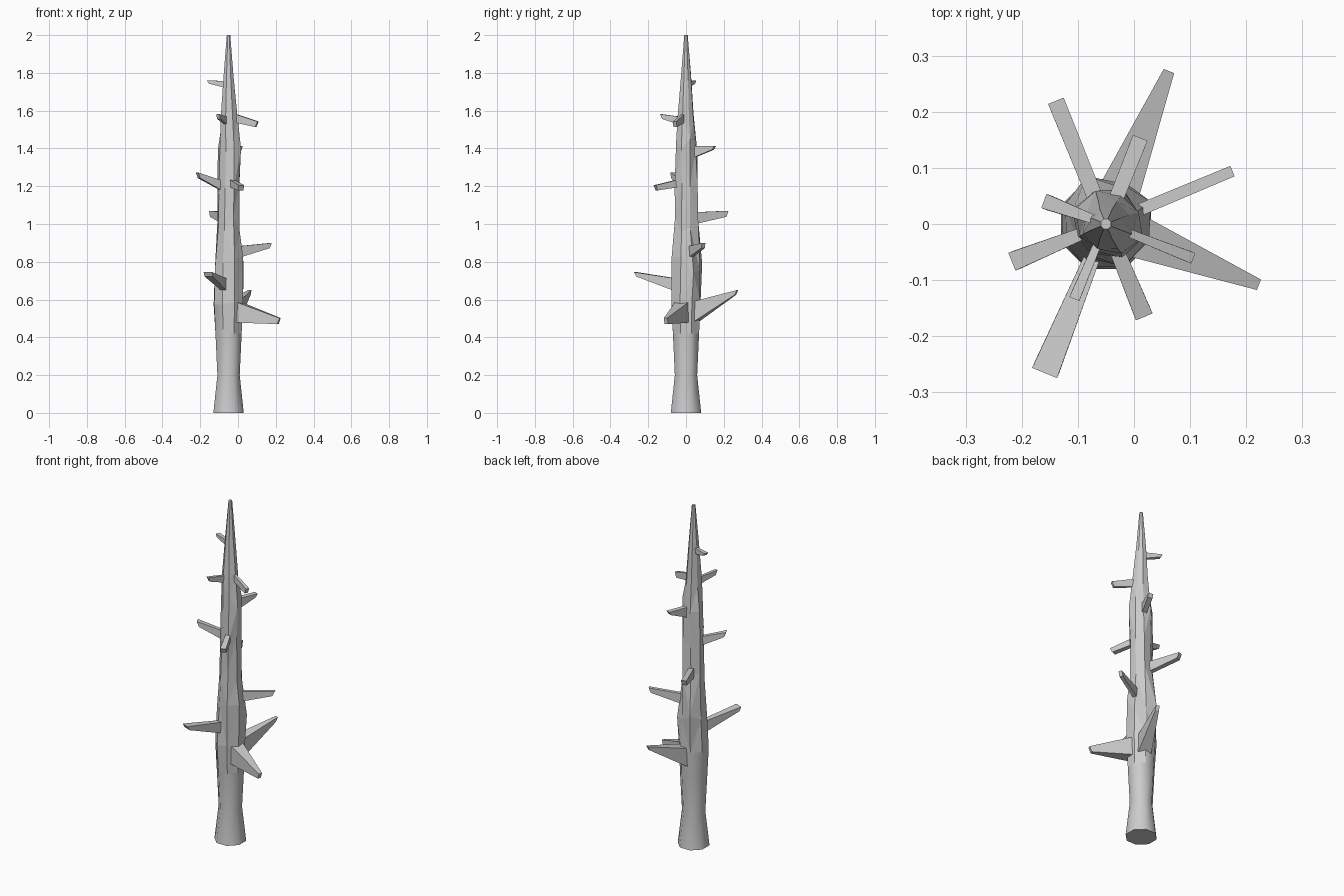
import bpy, bmesh, math, random
from mathutils import Vector

if "Cube" in bpy.data.objects:
    bpy.data.objects.remove(bpy.data.objects["Cube"])

random.seed(4)
CX = -0.05  # trunk axis


def make_object(name, bm):
    bmesh.ops.recalc_face_normals(bm, faces=bm.faces)
    me = bpy.data.meshes.new(name)
    bm.to_mesh(me)
    bm.free()
    ob = bpy.data.objects.new(name, me)
    bpy.context.collection.objects.link(ob)
    return ob


def skin(bm, rings):
    for a, b in zip(rings, rings[1:]):
        n = len(a)
        for i in range(n):
            bm.faces.new((a[i], a[(i + 1) % n], b[(i + 1) % n], b[i]))
    bm.faces.new(rings[0][::-1])
    bm.faces.new(rings[-1])


# Trunk: height, radius, x and y shift, irregularity
levels = [(0, .087, 0, 0, 0), (.2, .064, 0, 0, 0), (.42, .075, 0, 0, 0),
          (.58, .083, 0, 0, .03), (.78, .081, -.002, .006, .12),
          (1.0, .064, .002, 0, .10), (1.22, .063, .004, 0, .10),
          (1.4, .060, .006, 0, .12), (1.56, .045, .003, 0, .08),
          (1.78, .028, 0, 0, .03), (2.0, .010, 0, 0, 0)]
bm = bmesh.new()
rings = []
for z, r, dx, dy, jitter in levels:
    ring = []
    for i in range(8):
        a = math.tau * (i + .5) / 8
        q = r * (1 + random.uniform(-jitter, jitter))
        dz = random.uniform(-jitter, jitter) * .4
        ring.append(bm.verts.new((CX + dx + q * math.cos(a), dy + q * math.sin(a), z + dz)))
    rings.append(ring)
skin(bm, rings)
# Smooth lower trunk, faceted upper trunk
for f in bm.faces:
    f.smooth = len(f.verts) == 4 and f.calc_center_median().z < .5
bmesh.ops.triangulate(bm, faces=[f for f in bm.faces if f.calc_center_median().z > .6 and len(f.verts) == 4])
make_object("trunk", bm)


# Broken branch stubs: tip x, y, tip z low/high, root radius,
# root z low/high, root width, tip width
branches = [
    (.060, .267, .625, .650, .065, .480, .590, .075, .020),
    (.217, -.106, .470, .502, .065, .478, .588, .078, .020),
    (-.157, -.260, .722, .745, .070, .645, .712, .028, .048),
    (.170, .092, .872, .900, .060, .820, .882, .022, .020),
    (-.137, .214, 1.038, 1.070, .058, 1.00, 1.062, .028, .030),
    (-.212, -.065, 1.243, 1.273, .055, 1.180, 1.232, .022, .034),
    (.016, -.160, 1.178, 1.205, .055, 1.195, 1.235, .026, .032),
    (.009, .148, 1.393, 1.412, .050, 1.350, 1.413, .026, .028),
    (.100, -.059, 1.513, 1.543, .040, 1.538, 1.584, .014, .020),
    (-.104, -.128, 1.556, 1.582, .040, 1.525, 1.568, .014, .019),
    (-.155, .039, 1.743, 1.760, .026, 1.722, 1.757, .016, .027)]
for k, (tx, ty, t0, t1, rr, r0, r1, rw, tw) in enumerate(branches):
    tip = Vector((tx, ty, 0))
    d = (tip - Vector((CX, 0, 0))).normalized()
    side = Vector((-d.y, d.x, 0))
    root = Vector((CX, 0, 0)) + d * rr * .85
    bm = bmesh.new()
    rings = []
    for c, w, lo, hi, lean in ((root, rw, r0, r1, 0), (tip, tw, t0, t1, .006)):
        ring = []
        for s, z, o in ((-1, lo, -lean), (1, lo, -lean), (1, hi, lean), (-1, hi, lean)):
            ring.append(bm.verts.new(c + side * s * w / 2 + d * o + Vector((0, 0, z))))
        rings.append(ring)
    skin(bm, rings)
    make_object("branch_%02d" % (k + 1), bm)
